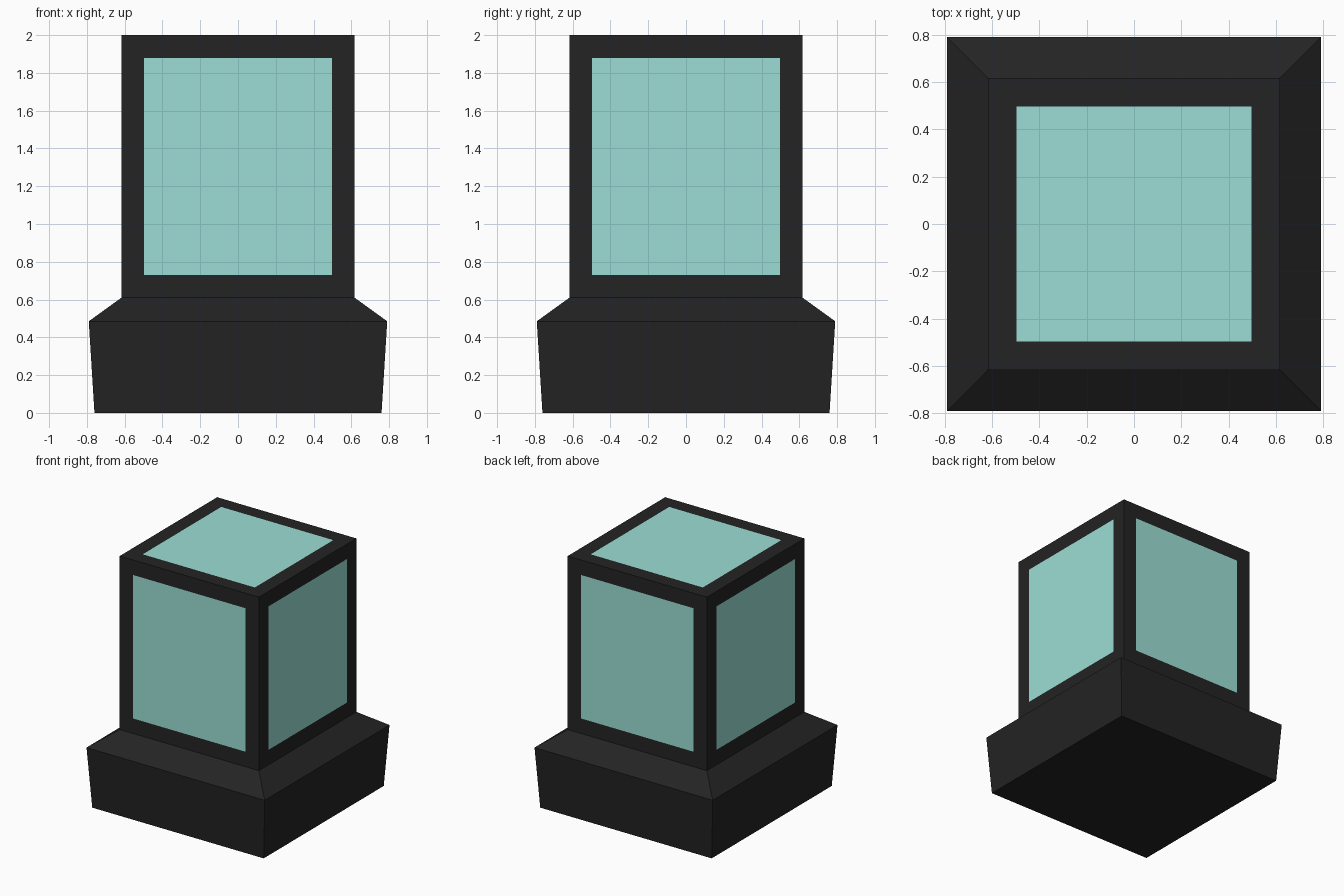
import bpy, bmesh

if "Cube" in bpy.data.objects:
    bpy.data.objects.remove(bpy.data.objects["Cube"])


def material(name, color):
    mat = bpy.data.materials.new(name)
    mat.diffuse_color = color
    mat.use_nodes = True
    mat.node_tree.nodes["Principled BSDF"].inputs["Base Color"].default_value = mat.diffuse_color
    return mat


dark = material("dark_casing", (0.017, 0.017, 0.017, 1))
glass = material("pale_teal_glass", (0.33, 0.73, 0.66, 1))


def square_loft(bm, sections):
    """Join square rings (half width, height) into a stack; return its rings and side faces."""
    rings = [[bm.verts.new((sx * h, sy * h, z))
              for sx, sy in ((-1, -1), (1, -1), (1, 1), (-1, 1))]
             for h, z in sections]
    sides = []
    for low, high in zip(rings, rings[1:]):
        for i in range(4):
            j = (i + 1) % 4
            sides.append(bm.faces.new((low[i], low[j], high[j], high[i])))
    return rings, sides


def finish(bm, name, materials):
    mesh = bpy.data.meshes.new(name)
    bm.to_mesh(mesh)
    bm.free()
    for mat in materials:
        mesh.materials.append(mat)
    obj = bpy.data.objects.new(name, mesh)
    bpy.context.collection.objects.link(obj)
    return obj


# Flared base with a sloping shoulder, open where the housing sits
bm = bmesh.new()
rings, _ = square_loft(bm, [(0.76, 0), (0.79, 0.485), (0.617, 0.61)])
bm.faces.new(reversed(rings[0]))
finish(bm, "base", [dark])

# Lamp housing: five faces, each a dark border around a flush glass panel
bm = bmesh.new()
rings, panels = square_loft(bm, [(0.617, 0.61), (0.617, 2.0)])
panels.append(bm.faces.new(rings[1]))
bm.normal_update()
bmesh.ops.inset_individual(bm, faces=panels, thickness=0.12, use_even_offset=True)
for face in panels:
    face.material_index = 1
finish(bm, "lamp_housing", [dark, glass])
